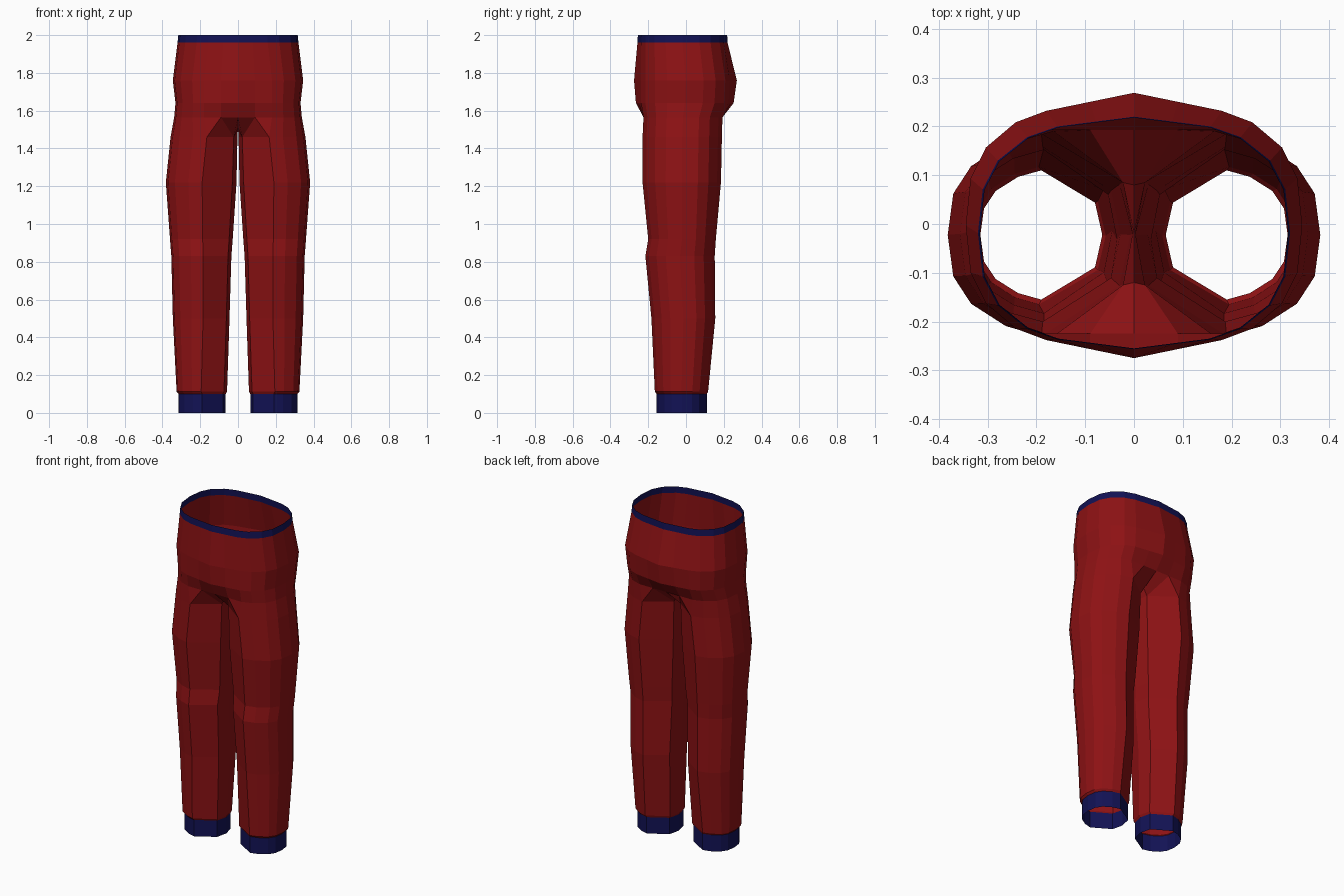
import bpy
import bmesh

cube = bpy.data.objects.get("Cube")
if cube:
    bpy.data.objects.remove(cube)


def material(name, colour):
    mat = bpy.data.materials.new(name)
    mat.use_nodes = True
    mat.diffuse_color = colour
    mat.node_tree.nodes["Principled BSDF"].inputs["Base Color"].default_value = colour
    return mat


red = material("dark red cloth", (0.27, 0.006, 0.007, 1))
navy = material("navy trim", (0.006, 0.006, 0.09, 1))

# Outer curve from front seam to back seam: fractions of width and depth
ARC = [(0, 1), (.38, .9), (.75, .68), (.94, .41), (1, 0)]
ARC = [(u, -v) for u, v in ARC] + ARC[-2::-1]


def outer_arc(seam, outer, front, back, z):
    mid, half = (front + back) / 2, (back - front) / 2
    return [(seam + u * (outer - seam), mid + v * half, z) for u, v in ARC]


def leg_ring(bm, z, inner, seam, outer, front, back):
    mid, half = (front + back) / 2, (back - front) / 2
    pts = outer_arc(seam, outer, front, back, z)
    pts += [(seam - u * (seam - inner), mid + v * half, z)
            for u, v in ((.88, .5), (1, 0), (.88, -.5))]
    return [bm.verts.new(p) for p in pts]


def hip_ring(bm, z, seam, outer, front, back, bulge):
    # Half ring; the middle of the front and back stands out by bulge
    arc = outer_arc(seam, outer, front, back, z)
    pts = [(0, front - bulge, z), (seam / 2, front - bulge / 2, z)] + arc
    pts += [(seam / 2, back + bulge / 2, z), (0, back + bulge, z)]
    return [bm.verts.new(p) for p in pts]


def loft(bm, rings, closed):
    for a, b in zip(rings, rings[1:]):
        n = len(a)
        for i in range(n if closed else n - 1):
            j = (i + 1) % n
            bm.faces.new((a[i], a[j], b[j], b[i]))


def finish(bm, name, mat):
    mesh = bpy.data.meshes.new(name)
    bm.to_mesh(mesh)
    bm.free()
    mesh.materials.append(mat)
    obj = bpy.data.objects.new(name, mesh)
    bpy.context.collection.objects.link(obj)
    mirror = obj.modifiers.new("mirror", 'MIRROR')
    mirror.use_mirror_merge = True
    mirror.merge_threshold = 0.0005


CUFF = (.065, .19, .315, -.155, .11)
WAIST = (.157, .32, -.237, .2, .02)

# Ankle cuffs
bm = bmesh.new()
loft(bm, [leg_ring(bm, z, *CUFF) for z in (0, .1)], True)
finish(bm, "ankle_cuffs", navy)

# Legs: height, inner x, seam x, outer x, front y, back y
LEG = [
    (.1, *CUFF),
    (.112, .058, .195, .325, -.165, .117),
    (.5, .045, .185, .345, -.183, .155),
    (.83, .035, .185, .353, -.215, .152),
    (.92, .028, .187, .36, -.2, .158),
    (1.22, .008, .19, .382, -.23, .185),
    (1.46, .003, .165, .357, -.23, .19),
]
bm = bmesh.new()
legs = [leg_ring(bm, *row) for row in LEG]
loft(bm, legs, True)

# Seat: height, seam x, outer x, front y, back y, middle bulge
SEAT = [
    (1.565, .18, .338, -.225, .193, 0),
    (1.64, .18, .331, -.238, .225, .027),
    (1.76, .18, .345, -.238, .232, .037),
    (1.96, *WAIST),
]
seat = [hip_ring(bm, *row) for row in SEAT]
loft(bm, seat, False)

# Join leg to seat, with the crotch strip between the legs
L, H = legs[-1], seat[0]
C = [bm.verts.new((0, y, 1.51)) for y in (-.12, -.02, .08)]
loft(bm, [L[:9], H[2:11]], False)
for face in ((L[0], H[2], H[1]), (L[11], L[0], H[1]), (L[11], H[1], H[0], C[0]),
             (L[10], L[11], C[0], C[1]), (L[9], L[10], C[1], C[2]),
             (L[8], L[9], H[11]), (L[9], C[2], H[12], H[11]),
             (L[8], H[11], H[10])):
    bm.faces.new(face)
finish(bm, "trouser_legs_and_seat", red)

# Waistband
bm = bmesh.new()
loft(bm, [hip_ring(bm, 1.96, *WAIST),
          hip_ring(bm, 2, .155, .316, -.235, .198, .02)], False)
finish(bm, "waistband", navy)
